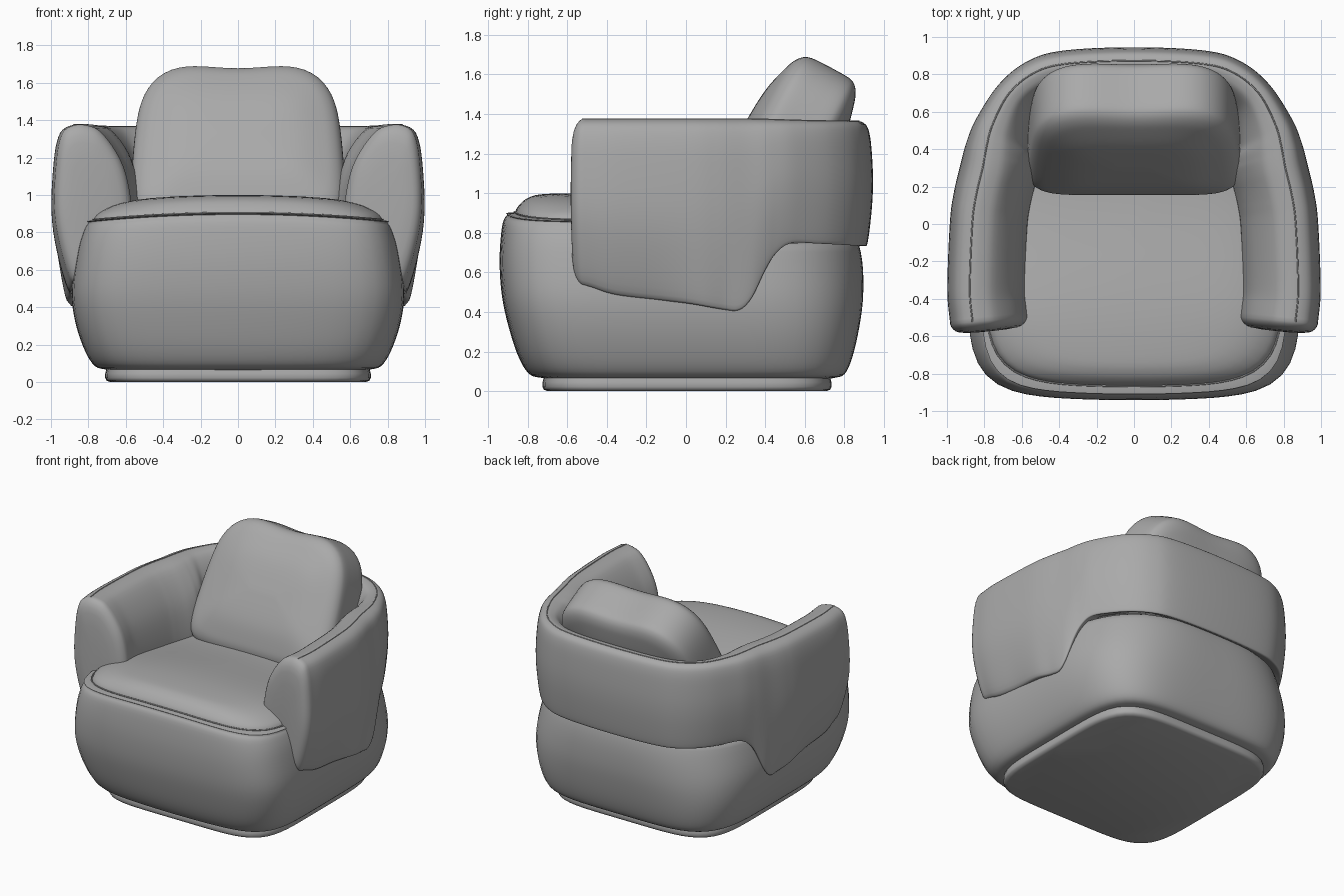
import bpy, math
from mathutils import Vector, Matrix

cube = bpy.data.objects.get("Cube")
if cube:
    bpy.data.objects.remove(cube)

# One upholstery colour
GREY = (0.4, 0.4, 0.4, 1)
fabric = bpy.data.materials.new("grey_fabric")
fabric.use_nodes = True
fabric.diffuse_color = GREY
fabric.node_tree.nodes["Principled BSDF"].inputs["Base Color"].default_value = GREY


def loft(name, rings, angle=50):
    """Skin a list of equal-length closed rings and cap both ends."""
    n = len(rings[0])
    verts = [p for ring in rings for p in ring]
    faces = [(r * n + i, r * n + (i + 1) % n, (r + 1) * n + (i + 1) % n, (r + 1) * n + i)
             for r in range(len(rings) - 1) for i in range(n)]
    faces += [tuple(range(n))[::-1], tuple(range(len(verts) - n, len(verts)))]
    mesh = bpy.data.meshes.new(name)
    mesh.from_pydata(verts, [], faces)
    obj = bpy.data.objects.new(name, mesh)
    bpy.context.collection.objects.link(obj)
    mesh.materials.append(fabric)
    bpy.ops.object.select_all(action='DESELECT')
    obj.select_set(True)
    bpy.context.view_layer.objects.active = obj
    bpy.ops.object.mode_set(mode='EDIT')
    bpy.ops.mesh.select_all(action='SELECT')
    bpy.ops.mesh.normals_make_consistent(inside=False)
    bpy.ops.object.mode_set(mode='OBJECT')
    bpy.ops.object.shade_smooth_by_angle(angle=math.radians(angle))
    return obj


def outline(hx, front, back, z, n_front=5.0, n_back=5.0, bow=0.0, count=96):
    """Rounded rectangle with separate corner sharpness and an optional bowed front."""
    mid, hy = (front + back) / 2, (back - front) / 2
    ring = []
    for i in range(count):
        a = 2 * math.pi * i / count
        c, s = math.cos(a), math.sin(a)
        n = n_back if s > 0 else n_front
        r = (abs(c) ** n + abs(s) ** n) ** (-1 / n)
        ring.append(Vector((hx * c * r, mid + hy * s * r - bow * min(s, 0) * (c * r) ** 2, z)))
    return ring


def spline(points, steps):
    """Smooth curve through the given points."""
    pts = [Vector(p) for p in points]
    pts = [2 * pts[0] - pts[1]] + pts + [2 * pts[-1] - pts[-2]]
    out = []
    for a, b, c, d in zip(pts, pts[1:], pts[2:], pts[3:]):
        for k in range(steps):
            t = k / steps
            out.append(0.5 * (2 * b + (c - a) * t + (2 * a - 5 * b + 4 * c - d) * t * t
                              + (3 * b - a - 3 * c + d) * t ** 3))
    return out + [pts[-2]]


def piping(name, points, cyclic=False):
    """Thin raised seam."""
    curve = bpy.data.curves.new(name, 'CURVE')
    curve.dimensions = '3D'
    curve.bevel_depth = 0.004
    curve.bevel_resolution = 1
    path = curve.splines.new('POLY')
    path.points.add(len(points) - 1)
    for slot, p in zip(path.points, points):
        slot.co = (*p, 1)
    path.use_cyclic_u = cyclic
    curve.materials.append(fabric)
    bpy.context.collection.objects.link(bpy.data.objects.new(name, curve))


def ramp(value, low, high):
    t = min(max((value - low) / (high - low), 0), 1)
    return t * t * (3 - 2 * t)


def settle(ring):
    """Let the seat level sink towards the back and the sides."""
    return [Vector((v.x, v.y, v.z + ramp(v.z, 0.72, 0.88) *
                    (0.013 - 0.04 * (v.x / 0.8) ** 2 - 0.085 * ramp(v.y, -0.6, 0.25)))) for v in ring]


# Plinth
loft("plinth", [outline(0.71 - i, i - 0.725, 0.735 - i, z, 5.5, 5)
                for i, z in ((0.025, 0), (0.006, 0.008), (0, 0.022), (0, 0.045), (0.012, 0.09))], 60)

# Padded body: half width, front, back, height, back corner sharpness
body_profile = spline([(0.70, -0.72, 0.74, 0.065, 4.6), (0.765, -0.79, 0.80, 0.085, 4.5),
                       (0.82, -0.845, 0.84, 0.17, 4.2), (0.87, -0.895, 0.875, 0.32, 3.8),
                       (0.89, -0.93, 0.895, 0.48, 3.4), (0.87, -0.942, 0.89, 0.66, 3.1),
                       (0.835, -0.93, 0.85, 0.82, 3), (0.81, -0.905, 0.80, 0.875, 3),
                       (0.78, -0.86, 0.78, 0.89, 3), (0.4, -0.4, 0.4, 0.89, 3),
                       (0.02, -0.02, 0.02, 0.89, 3)], 4)
loft("body", [settle(outline(h, f, b, z, 6, n, 0.05)) for h, f, b, z, n in body_profile])

# Crowned seat cushion
seat_profile = spline([(0.79, -0.865, 0.64, 0.84), (0.79, -0.865, 0.64, 0.885),
                       (0.76, -0.845, 0.62, 0.925), (0.66, -0.795, 0.58, 0.965),
                       (0.50, -0.70, 0.48, 0.984), (0.20, -0.40, 0.25, 0.988),
                       (0.02, -0.12, 0.0, 0.99)], 4)
loft("seat_cushion", [settle(outline(h, f, b, z, 5, 4.5, 0.04)) for h, f, b, z in seat_profile])
piping("seat_piping", settle(outline(0.793, -0.868, 0.64, 0.893, 5, 4.5, 0.04)), True)

# Wraparound shell: outer plan line from one arm front, round the back, to the other
half = [(0.983, -0.535), (0.998, -0.35), (0.985, 0.0), (0.965, 0.16), (0.93, 0.31), (0.895, 0.44),
        (0.84, 0.57), (0.72, 0.75), (0.57, 0.87), (0.38, 0.927), (0, 0.945)]
plan = spline(half + [(-x, y) for x, y in half[-2::-1]], 9)

# Lower edge height along the depth
edge = spline([(-0.7, 0.57), (-0.53, 0.535), (-0.35, 0.485), (0.0, 0.445), (0.2, 0.413), (0.28, 0.41),
               (0.34, 0.47), (0.41, 0.61), (0.47, 0.70), (0.55, 0.748), (0.7, 0.745), (1, 0.73)], 6)


def edge_height(y):
    for a, b in zip(edge, edge[1:]):
        if a.x <= y <= b.x:
            return a.y + (b.y - a.y) * (y - a.x) / (b.x - a.x)
    return edge[-1].y


# Cross-section: distance inward, relative height
STEPS = 3
section = spline([(0.17, 0.01), (0.115, 0.0), (0.085, 0.03), (0.045, 0.17), (0.01, 0.36), (0.0, 0.54),
                  (0.012, 0.77), (0.03, 0.9), (0.06, 0.97), (0.12, 1.0), (0.18, 0.995),
                  (0.24, 0.965), (0.31, 0.87), (0.37, 0.74), (0.405, 0.58), (0.415, 0.42),
                  (0.38, 0.25), (0.28, 0.1)], STEPS)
TOP = 1.375


def shell_ring(i):
    p = plan[i]
    t = (plan[min(i + 1, len(plan) - 1)] - plan[max(i - 1, 0)]).normalized()
    inward = Vector((-t.y, t.x))
    low = edge_height(p.y)
    back = ramp(p.y, 0.3, 0.8)
    tuck = 1 - 0.4 * ramp(p.y, -0.2, 0.15) - 0.28 * ramp(p.y, 0.18, 0.36)
    ring = []
    for k, (d, h) in enumerate(section):
        # the lower outer edge tucks under less towards the back
        d *= tuck if k < 5 * STEPS else 1 - 0.4 * back
        q = p + inward * d
        ring.append(Vector((q.x, q.y, low + (TOP - 0.01 * back - low) * h)))
    return ring, Vector((-t.x, -t.y, 0))


def arm_end(i, sign):
    """Rounded front pad of an arm, from tip inwards."""
    ring, forward = shell_ring(i)
    centre = sum(ring, Vector()) / len(ring)
    caps = []
    for push, scale in ((0.058, 0.15), (0.056, 0.5), (0.05, 0.74), (0.042, 0.85),
                        (0.03, 0.925), (0.015, 0.975)):
        caps.append([centre + (v - centre) * scale + forward * push * sign for v in ring])
    return caps


last = len(plan) - 1
rings = [shell_ring(i)[0] for i in range(last + 1)]
loft("arm_and_back_shell", arm_end(0, 1) + rings + arm_end(last, -1)[::-1], 60)
piping("shell_piping", [r[9 * STEPS] for r in rings])

# Leaning back cushion: domed slab built flat, then tilted back
BOTTOM, HEIGHT = -0.10, 0.845


def slab_ring(inset, w):
    ring = []
    for v in outline(0.575 - inset, BOTTOM + inset, HEIGHT - inset, w, 7, 4.2):
        rise = max(v.y / HEIGHT, 0)
        ring.append(Vector((v.x * (1 - 0.14 * rise ** 2),
                            v.y - 0.012 * math.cos(v.x * 8) * rise ** 3, w)))
    return ring


face = spline([(0.0, 0.0), (0.003, 0.11), (0.02, 0.157), (0.06, 0.19), (0.12, 0.213),
               (0.22, 0.24), (0.32, 0.253), (0.46, 0.26)], 4)
slab = [slab_ring(i, -w * 0.88) for i, w in face[::-1]] + [slab_ring(i, w) for i, w in face[1:]]
cushion = loft("back_cushion", slab, 70)
tilt = Matrix.Rotation(math.radians(90 - 28), 4, 'X')
cushion.data.transform(Matrix.Translation((0, 0.341, 0.884)) @ tilt)
